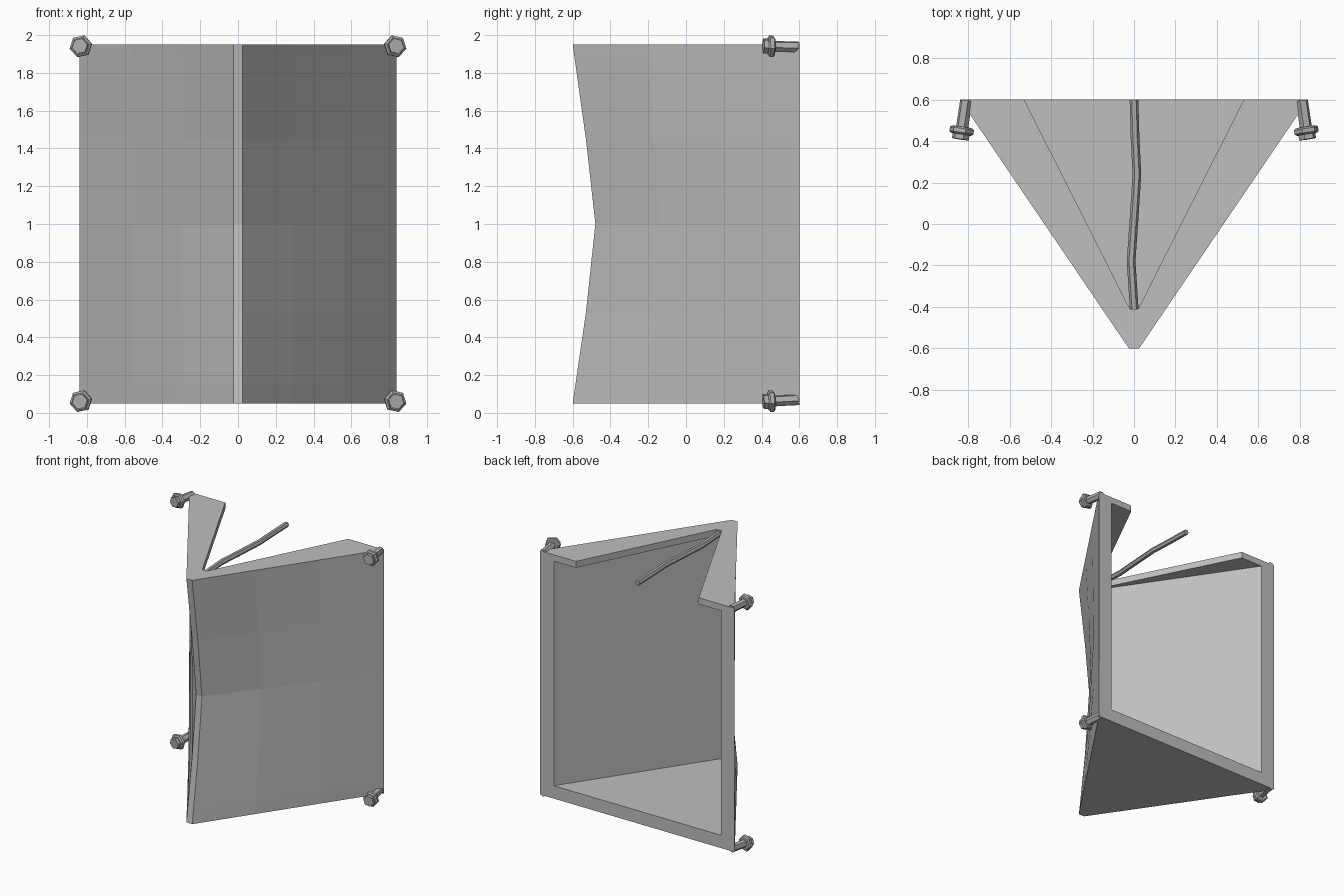
import bpy, bmesh, math
from mathutils import Vector

if "Cube" in bpy.data.objects:
    bpy.data.objects.remove(bpy.data.objects["Cube"])


def material(name, v):
    m = bpy.data.materials.new(name)
    m.diffuse_color = (v, v, v, 1)
    m.use_nodes = True
    m.node_tree.nodes["Principled BSDF"].inputs["Base Color"].default_value = m.diffuse_color
    return m


PANEL = material("light grey", 0.52)
METAL = material("mid grey", 0.42)


def finish(bm, name, mat, mirror=False):
    me = bpy.data.meshes.new(name)
    bm.to_mesh(me)
    bm.free()
    me.materials.append(mat)
    ob = bpy.data.objects.new(name, me)
    bpy.context.collection.objects.link(ob)
    if mirror:
        ob.modifiers.new("mirror", 'MIRROR').use_clip = True
    return ob


def tube(name, points, radii, u, w, sides, mat, roll=0.0, mirror=False):
    """Closed tube of rings spanned by the directions u and w."""
    bm = bmesh.new()
    rings = []
    for p, r in zip(points, radii):
        ring = []
        for k in range(sides):
            a = roll + math.tau * k / sides
            ring.append(bm.verts.new(p + r * (math.cos(a) * u + math.sin(a) * w)))
        rings.append(ring)
    for a, b in zip(rings, rings[1:]):
        for i in range(sides):
            j = (i + 1) % sides
            bm.faces.new((a[i], a[j], b[j], b[i]))
    bm.faces.new(rings[0])
    bm.faces.new(rings[-1])
    bmesh.ops.recalc_face_normals(bm, faces=bm.faces[:])
    return finish(bm, name, mat, mirror)


# Wedge shell: half outline, bowed inwards along the front edge
BOW = [(0.05, 0.0), (0.53, 0.07), (1.0, 0.12), (1.45, 0.07), (1.95, 0.0)]
FADE = [(0.0, 1.0), (0.33, 0.5), (0.66, 0.15), (1.0, 0.0)]


def bow(z):
    for (z0, d0), (z1, d1) in zip(BOW, BOW[1:]):
        if z <= z1:
            return d0 + (d1 - d0) * (z - z0) / (z1 - z0)
    return 0.0


def outer(z):
    pts = [(0, -0.6 + bow(z))]
    for t, f in FADE:
        pts.append((0.025 + 0.815 * t, -0.6 + 1.2 * t + bow(z) * f))
    return pts


def loft(bm, heights, inner, caps):
    rows = [[bm.verts.new((x, y, z)) for x, y in outer(z) + inner] for z in heights]
    for a, b in zip(rows, rows[1:]):
        for i in range(len(a) - 1):
            bm.faces.new((a[i], a[i + 1], b[i + 1], b[i]))
    if caps:
        bm.faces.new(rows[0][::-1])
        bm.faces.new(rows[-1])


bm = bmesh.new()
loft(bm, (0.05, 0.15), [(0, 0.6)], True)                                      # floor
loft(bm, (0.15, 0.53, 1.0, 1.45, 1.9), [(0.72, 0.6), (0, -0.467)], False)     # walls
loft(bm, (1.9, 1.95), [(0.53, 0.6), (0.02, -0.41), (0, -0.41)], True)         # top flange
bmesh.ops.remove_doubles(bm, verts=bm.verts[:], dist=0.0001)
finish(bm, "wedge_shell", PANEL, mirror=True)

# Corner bolts: hexagonal shaft, collar and head
PROFILE = [(0, 0.03), (0.13, 0.03), (0.13, 0.05), (0.138, 0.06),
           (0.158, 0.06), (0.166, 0.048), (0.166, 0.042), (0.19, 0.042)]
for name, z_end, z_head in (("upper_bolts", 1.937, 1.942), ("lower_bolts", 0.07, 0.06)):
    start = Vector((0.81, 0.597, z_end))
    axis = (Vector((0.838, 0.41, z_head)) - start).normalized()
    u = axis.cross(Vector((0, 0, 1))).normalized()
    w = u.cross(axis)
    tube(name, [start + axis * d for d, r in PROFILE], [r for d, r in PROFILE],
         u, w, 6, METAL, math.radians(12), mirror=True)

# Wavy rod lying in the top opening
PATH = [(0, 0.6), (0.005, 0.42), (0.014, 0.24), (0, 0.02), (-0.014, -0.18), (0.003, -0.44)]
tube("rod", [Vector((x, y, 1.922)) for x, y in PATH], [0.021] * len(PATH),
     Vector((1, 0, 0)), Vector((0, 0, 1)), 6, METAL)
